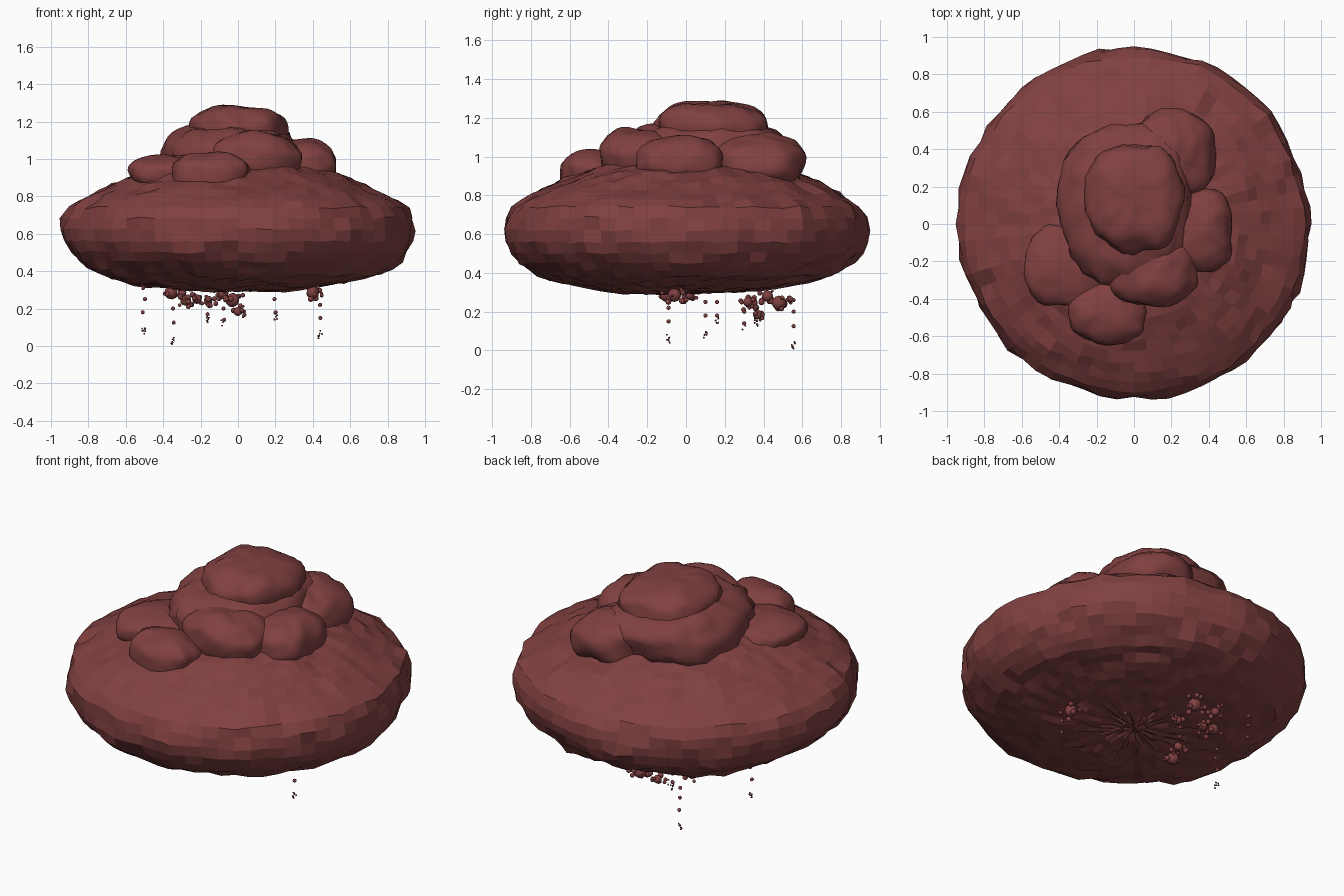
import bpy, bmesh, math, random
from mathutils import Vector, noise

if "Cube" in bpy.data.objects:
    bpy.data.objects.remove(bpy.data.objects["Cube"])

random.seed(4)
mat = bpy.data.materials.new("dark_red")
mat.diffuse_color = (0.22, 0.052, 0.052, 1)
mat.use_nodes = True
mat.node_tree.nodes["Principled BSDF"].inputs["Base Color"].default_value = mat.diffuse_color


def finish(bm, name, smooth=False):
    bmesh.ops.recalc_face_normals(bm, faces=bm.faces)
    for f in bm.faces:
        f.smooth = smooth
    me = bpy.data.meshes.new(name)
    bm.to_mesh(me)
    bm.free()
    me.materials.append(mat)
    ob = bpy.data.objects.new(name, me)
    bpy.context.collection.objects.link(ob)
    return ob


def resample(pts, n):
    # even steps along a polyline
    pts = [Vector(p) for p in pts]
    lens = [(b - a).length for a, b in zip(pts, pts[1:])]
    out = []
    for i in range(n + 1):
        d = sum(lens) * i / n
        for a, b, l in zip(pts, pts[1:], lens):
            if d <= l + 1e-6:
                out.append(a.lerp(b, d / l))
                break
            d -= l
    return out


# broad faceted cloud body, spun profile with rough noise
profile = resample([(0, .30), (.3, .30), (.55, .33), (.78, .39), (.89, .48), (.94, .57),
                    (.945, .66), (.90, .75), (.75, .835), (.58, .91), (.42, .96), (0, .99)], 34)
SEG = 64
bm = bmesh.new()
rings = []
for p in profile[1:-1]:
    ring = []
    for s in range(SEG):
        a = 2 * math.pi * s / SEG
        v = Vector((p.x * math.cos(a), p.x * math.sin(a), p.y))
        lump = noise.noise(v * 4) * .03 + noise.noise(v * 11 + Vector((7, 3, 1))) * .025
        k = 1 + lump + random.uniform(-.009, .009)
        z = .64 + (v.z - .64) * (1 + 1.5 * lump) + random.uniform(-.008, .008)
        ring.append(bm.verts.new((v.x * k, v.y * k, z)))
    rings.append(ring)
for r0, r1 in zip(rings, rings[1:]):
    for s in range(SEG):
        t = (s + 1) % SEG
        bm.faces.new((r0[s], r0[t], r1[t], r1[s]))
for ring, p in ((rings[0], profile[0]), (rings[-1], profile[-1])):
    c = bm.verts.new((0, 0, p.y))
    for s in range(SEG):
        bm.faces.new((c, ring[s], ring[(s + 1) % SEG]))
finish(bm, "cloud_body")


# billowing lumps stacked on top
def billow(name, loc, size, box=.8):
    bm = bmesh.new()
    bmesh.ops.create_uvsphere(bm, u_segments=40, v_segments=24, radius=1)
    loc = Vector(loc)
    for v in bm.verts:
        q = [math.copysign(abs(c) ** box, c) * s for c, s in zip(v.co, size)]
        p = Vector(q) + loc
        k = 1 + .14 * noise.noise(p * 6) + .07 * noise.noise(p * 14)
        v.co = loc + Vector(q) * k
    finish(bm, name, True)


billow("crown_middle", (-.04, .10, 1.00), (.35, .42, .19))
billow("crown_top", (0, .13, 1.15), (.25, .29, .14))
billow("crown_back", (.20, .37, .97), (.22, .24, .14))
billow("crown_right", (.34, -.04, .97), (.19, .22, .13))
billow("crown_front", (.10, -.25, 1.00), (.24, .20, .14))
billow("crown_front_low", (-.14, -.47, .91), (.22, .17, .12))
billow("crown_left", (-.36, -.22, .92), (.22, .22, .10))


# droplets hanging under the body
drops = bmesh.new()


def ball(x, y, z, r):
    res = bmesh.ops.create_icosphere(drops, subdivisions=2, radius=r)
    for v in res["verts"]:
        v.co += Vector((x, y, z))


def cluster(x, y, z, r):
    # one fat drop surrounded by little ones
    ball(x, y, z, r)
    for i in range(7):
        a = random.uniform(0, 2 * math.pi)
        d = r * random.uniform(.9, 1.9)
        ball(x + d * math.cos(a), y + d * math.sin(a), z + random.uniform(-.04, .03),
             random.uniform(.007, .017))


for c in [(-.03, .48, .245, .038), (-.28, .34, .245, .03), (-.16, .50, .24, .024),
          (0, .37, .185, .025), (-.36, -.10, .285, .035), (.40, -.06, .285, .035),
          (-.22, .32, .25, .026), (-.08, .42, .28, .03), (-.3, .02, .285, .025)]:
    cluster(*c)

# dripping trails of beads ending in tiny flecks
for x, y, zs, end in [(-.35, .555, (.26, .20, .125), .03), (.44, -.09, (.27, .22, .15), .06),
                      (-.505, .10, (.31, .25, .18), .09), (-.16, .36, (.22, .17), .14),
                      (.20, .16, (.25, .18), .155), (-.08, .30, (.2, .14), .13)]:
    for z in zs:
        ball(x + random.uniform(-.008, .008), y, z, .011)
    for i in range(7):
        dz = random.uniform(-.025, .022)
        ball(x + random.uniform(-.01, .01), y + random.uniform(-.01, .01), end + dz, .005)
finish(drops, "droplets", True)
